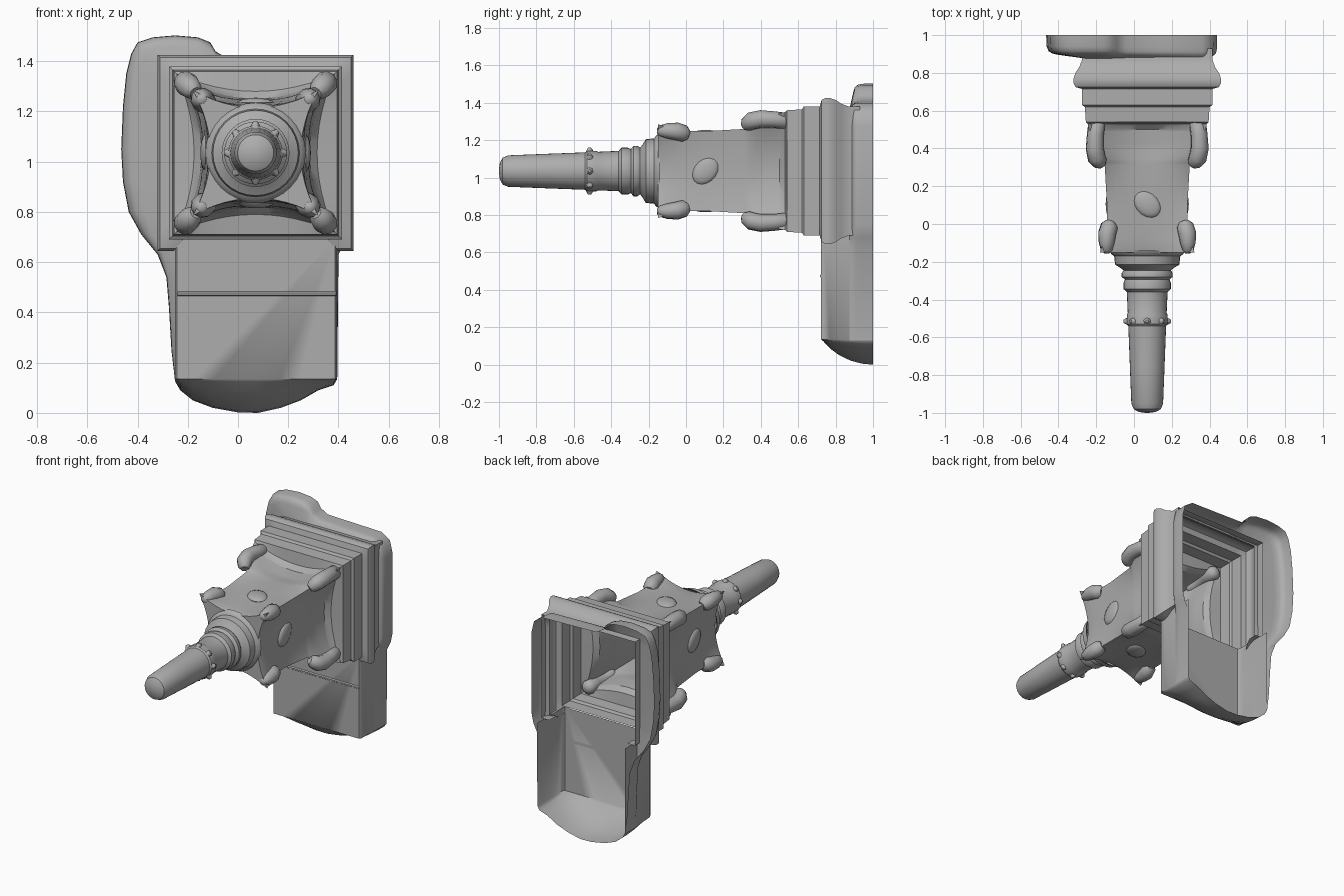
import bpy, bmesh, math
from mathutils import Vector

if "Cube" in bpy.data.objects:
    bpy.data.objects.remove(bpy.data.objects["Cube"])

CX, CZ = 0.07, 1.035          # axis of the tower, which points along -y

stone = bpy.data.materials.new("grey stone")
stone.use_nodes = True
GREY = (0.42, 0.42, 0.42, 1)
stone.diffuse_color = GREY
stone.node_tree.nodes["Principled BSDF"].inputs["Base Color"].default_value = GREY


def finish(bm, name, angle=35):
    bmesh.ops.recalc_face_normals(bm, faces=bm.faces)
    mesh = bpy.data.meshes.new(name)
    bm.to_mesh(mesh)
    bm.free()
    ob = bpy.data.objects.new(name, mesh)
    bpy.context.collection.objects.link(ob)
    mesh.materials.append(stone)
    bpy.ops.object.select_all(action='DESELECT')
    ob.select_set(True)
    bpy.context.view_layer.objects.active = ob
    bpy.ops.object.shade_smooth_by_angle(angle=math.radians(angle))


def loft(name, rings, closed=True, cap_start=False, cap_end=False, angle=35, drop=None):
    """Skin a row of sections; drop(point) marks vertices whose faces are left out."""
    bm = bmesh.new()
    rows = [[bm.verts.new(p) for p in ring] for ring in rings]
    n = len(rows[0])
    for a, b in zip(rows, rows[1:]):
        for i in range(n if closed else n - 1):
            j = (i + 1) % n
            quad = (a[i], a[j], b[j], b[i])
            if not (drop and all(drop(v.co) for v in quad)):
                bm.faces.new(quad)
    if cap_start:
        bm.faces.new(rows[0])
    if cap_end:
        bm.faces.new(rows[-1])
    bmesh.ops.remove_doubles(bm, verts=bm.verts, dist=0.0005)
    finish(bm, name, angle)


def star(y, h, dip, steps=12):
    """Square section whose four sides bow inward by dip."""
    pts = []
    for k in range(4):
        c, s = round(math.cos(k * math.pi / 2)), round(math.sin(k * math.pi / 2))
        for i in range(steps):
            u = 2 * i / steps - 1
            a, b = -u * h, h - dip * (1 - u * u)
            pts.append((CX + a * c - b * s, y, CZ + a * s + b * c))
    return pts


def circle(y, r, n=32):
    return [(CX + r * math.cos(t * math.tau / n), y, CZ + r * math.sin(t * math.tau / n))
            for t in range(n)]


def tube(name, pts, sides=10):
    """Tapered horn through (point, radius) pairs, with rounded ends."""
    rings = []
    for i, (p, r) in enumerate(pts):
        d = (pts[min(i + 1, len(pts) - 1)][0] - pts[max(i - 1, 0)][0]).normalized()
        side = d.orthogonal().normalized()
        up = d.cross(side)
        ring = lambda q, k: [q + (side * math.cos(a) + up * math.sin(a)) * k
                             for a in (j * math.tau / sides for j in range(sides))]
        if i == 0:
            rings.append(ring(p - d * r * 0.5, r * 0.5))
        rings.append(ring(p, r))
        if i == len(pts) - 1:
            rings.append(ring(p + d * r * 0.5, r * 0.6))
    loft(name, rings, cap_start=True, cap_end=True, angle=50)


# Square moulded base, hollow at the back and open below where the block joins
loft("square_base", [star(y, h, 0) for y, h in (
    (0.93, 0.345), (0.87, 0.345), (0.83, 0.36), (0.8, 0.38), (0.77, 0.39), (0.745, 0.39),
    (0.725, 0.38), (0.715, 0.345), (0.63, 0.345), (0.62, 0.33), (0.54, 0.325))],
    drop=lambda p: p.z < CZ - 0.34 and p.y > 0.71 and abs(p.x - CX) < 0.33)

# Tower body with concave sides and two flared, arched ledges
loft("tower_body", [star(*r) for r in (
    (0.54, 0.325, 0), (0.53, 0.315, 0.07), (0.5, 0.31, 0.095), (0.49, 0.3, 0.085),
    (0.43, 0.295, 0.09), (0.38, 0.28, 0.075), (0.345, 0.255, 0.045), (0.325, 0.24, 0.03),
    (0.31, 0.225, 0.015), (0.1, 0.213, 0.012), (-0.02, 0.213, 0.02), (-0.08, 0.225, 0.035),
    (-0.13, 0.245, 0.06), (-0.15, 0.25, 0.07))], cap_end=True)

# Curled corner brackets, lower and upper
LOWER = ((0.55, 0.265, 0.045), (0.47, 0.275, 0.045), (0.4, 0.278, 0.048),
         (0.35, 0.268, 0.048), (0.325, 0.25, 0.04))
UPPER = ((-0.14, 0.215, 0.03), (-0.1, 0.215, 0.042), (-0.05, 0.212, 0.048),
         (-0.01, 0.2, 0.046))
for label, path in (("lower_bracket", LOWER), ("upper_bracket", UPPER)):
    for sx in (-1, 1):
        for sz in (-1, 1):
            tube(label, [(Vector((CX + sx * d, y, CZ + sz * d)), r) for y, d, r in path])

# Raised worn ornament on each side of the body
for k in range(4):
    a = k * math.pi / 2
    bm = bmesh.new()
    bmesh.ops.create_uvsphere(bm, u_segments=16, v_segments=8, radius=1)
    for v in bm.verts:
        t, y, out = v.co.x * 0.072, 0.105 + v.co.y * 0.068 + 0.02 * v.co.x, 0.2 + v.co.z * 0.02
        v.co = (CX + out * math.cos(a) - t * math.sin(a), y,
                CZ + out * math.sin(a) + t * math.cos(a))
    finish(bm, "side_ornament", 60)

# Round turned collar and column with a domed tip
loft("column", [circle(y, r) for y, r in (
    (-0.14, 0.2), (-0.16, 0.19), (-0.17, 0.175), (-0.215, 0.17), (-0.23, 0.145),
    (-0.245, 0.125), (-0.26, 0.135), (-0.28, 0.135), (-0.295, 0.118), (-0.31, 0.125),
    (-0.345, 0.125), (-0.36, 0.108), (-0.47, 0.103), (-0.48, 0.108), (-0.53, 0.108),
    (-0.54, 0.1), (-0.75, 0.092), (-0.95, 0.084), (-0.98, 0.072), (-0.995, 0.045),
    (-1.0, 0.01))], cap_end=True)

# Small studs around the column
for k in range(8):
    a = k * math.pi / 4
    out = Vector((math.cos(a), 0, math.sin(a)))
    base = Vector((CX, -0.515, CZ))
    tube("column_stud", [(base + out * 0.09, 0.028), (base + out * 0.118, 0.014)], 6)

# Rear flange: side panel, top and right rim, open at the back
OUTLINE = [(-0.25, 0.12), (-0.265, 0.25), (-0.275, 0.42), (-0.285, 0.54), (-0.32, 0.63),
           (-0.385, 0.71), (-0.435, 0.8), (-0.458, 0.92), (-0.465, 1.05), (-0.458, 1.22),
           (-0.445, 1.35), (-0.425, 1.43), (-0.4, 1.475), (-0.34, 1.495), (-0.25, 1.503),
           (-0.16, 1.495), (-0.11, 1.475), (-0.09, 1.44), (-0.04, 1.41), (0.15, 1.405),
           (0.36, 1.4), (0.42, 1.36), (0.44, 1.28), (0.44, 0.75), (0.425, 0.68),
           (0.4, 0.63), (0.395, 0.13)]


def toward(p, f):
    qx, qz = min(max(p[0], -0.25), 0.395), min(max(p[1], 0.1), 1.37)
    return p[0] + (qx - p[0]) * f, p[1] + (qz - p[1]) * f


def flange(y, f):
    return [(x, y, z) for x, z in (toward(p, f) for p in OUTLINE)]


loft("rear_flange", [flange(1, 0), flange(0.94, 0.01), flange(0.915, 0.06),
                     flange(0.902, 0.16), flange(0.895, 0.32), flange(0.875, 1)],
     closed=False, angle=50)

# Lower block: a scoop with a straight front and a rounded underside
BOTTOM = [(-0.25, 0.125), (-0.23, 0.09), (-0.18, 0.05), (-0.1, 0.02), (0.0, 0.002), (0.08, 0.0),
          (0.17, 0.02), (0.25, 0.05), (0.32, 0.09), (0.38, 0.11), (0.395, 0.135)]


def scoop(y, t, inset=0.0):
    low = [(x, y, z + (0.135 - z) * t) for x, z in BOTTOM]
    sec = [(-0.25, y, 0.69)] + low + [(0.395, y, 0.69)]
    return [(CX + (x - CX) * (1 - inset), y, z) for x, y, z in sec]


loft("lower_block", [scoop(1, 0), scoop(0.94, 0.04), scoop(0.88, 0.16), scoop(0.82, 0.37),
                     scoop(0.77, 0.64), scoop(0.735, 0.92), scoop(0.722, 1, 0.025)],
     closed=False, cap_end=True, angle=55)

# Narrow horizontal ridge across the lower block
loft("block_ridge", [[(x, 0.723, 0.485), (x, 0.716, 0.478), (x, 0.716, 0.47), (x, 0.723, 0.465)]
                     for x in (-0.24, 0.39)], cap_start=True, cap_end=True)
